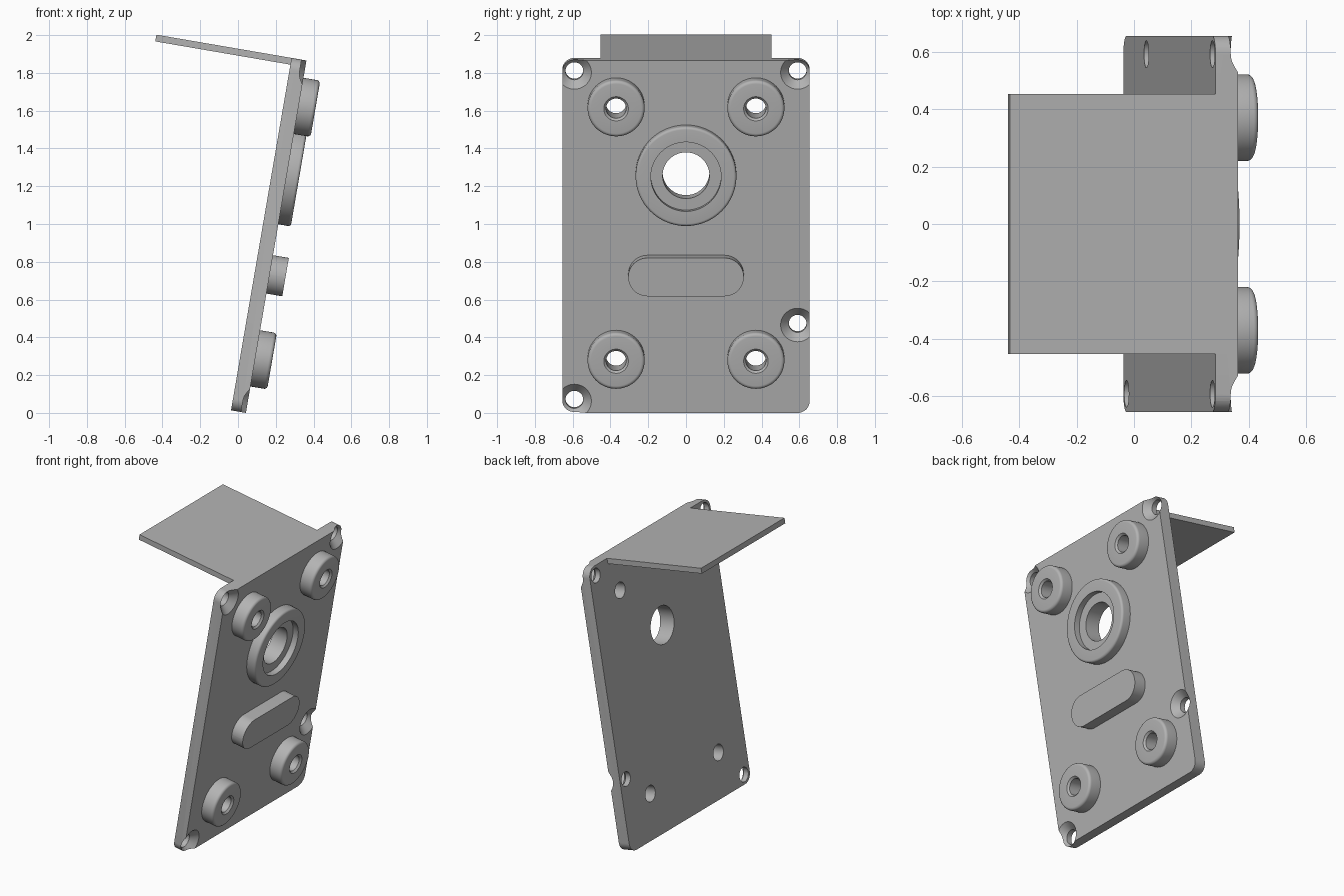
import bpy, bmesh
from math import sin, cos, pi, radians
from mathutils import Matrix

if "Cube" in bpy.data.objects:
    bpy.data.objects.remove(bpy.data.objects["Cube"])

TILT = radians(9.75)
THICK, HALF_W, HEIGHT = 0.08, 0.655, 1.893
# Local axes: x = out of the plate, y = across, z = up the plate
LEAN = Matrix.Translation((-0.037, 0, THICK * sin(TILT))) @ Matrix.Rotation(TILT, 4, "Y")

grey = bpy.data.materials.new("plain grey")
grey.use_nodes = True
grey.diffuse_color = (0.45, 0.45, 0.45, 1)
grey.node_tree.nodes["Principled BSDF"].inputs["Base Color"].default_value = (0.45, 0.45, 0.45, 1)


def finish(name, bm):
    bmesh.ops.recalc_face_normals(bm, faces=bm.faces)
    mesh = bpy.data.meshes.new(name)
    bm.to_mesh(mesh)
    bm.free()
    mesh.materials.append(grey)
    obj = bpy.data.objects.new(name, mesh)
    bpy.context.collection.objects.link(obj)
    obj.matrix_world = LEAN
    return obj


def activate(obj):
    bpy.ops.object.select_all(action="DESELECT")
    obj.select_set(True)
    bpy.context.view_layer.objects.active = obj


def smooth(obj):
    activate(obj)
    bpy.ops.object.shade_smooth_by_angle(angle=radians(30))


def combine(target, other, operation):
    activate(target)
    mod = target.modifiers.new(operation, "BOOLEAN")
    mod.operation, mod.object, mod.solver = operation, other, "EXACT"
    bpy.ops.object.modifier_apply(modifier=mod.name)
    bpy.data.objects.remove(other)


def lathe(name, profile, y, z, closed, steps=64):
    """Spin (radius, x) points about an axis normal to the plate."""
    bm = bmesh.new()
    rings = [[bm.verts.new((x, y + r * cos(2 * pi * i / steps), z + r * sin(2 * pi * i / steps)))
              for i in range(steps)] for r, x in profile]
    pairs = list(zip(rings, rings[1:]))
    if closed:
        pairs.append((rings[-1], rings[0]))
    else:
        bm.faces.new(rings[0])
        bm.faces.new(rings[-1])
    for a, b in pairs:
        for i in range(steps):
            j = (i + 1) % steps
            bm.faces.new((a[i], a[j], b[j], b[i]))
    return finish(name, bm)


def rounded_slab(name, half_w, z0, z1, radius, x0, x1, steps=12):
    """Extruded rectangle with round corners."""
    bm = bmesh.new()
    outline = []
    corners = [(1, z1 - radius), (-1, z1 - radius), (-1, z0 + radius), (1, z0 + radius)]
    for k, (side, cz) in enumerate(corners):
        for i in range(steps + 1):
            a = pi / 2 * (k + i / steps)
            outline.append(bm.verts.new((x0, side * (half_w - radius) + radius * cos(a),
                                         cz + radius * sin(a))))
    bmesh.ops.remove_doubles(bm, verts=outline, dist=1e-5)
    face = bm.faces.new([v for v in outline if v.is_valid])
    out = bmesh.ops.extrude_face_region(bm, geom=[face])
    bmesh.ops.translate(bm, vec=(x1 - x0, 0, 0),
                        verts=[v for v in out["geom"] if isinstance(v, bmesh.types.BMVert)])
    return finish(name, bm)


def fillet(r, x, size, steps=5):
    """Rounded outer rim as profile points."""
    return [(r - size + size * cos(pi / 2 * i / steps), x - size + size * sin(pi / 2 * i / steps))
            for i in range(steps + 1)]


# Back plate with its top flange
plate = rounded_slab("plate", HALF_W, 0, HEIGHT, 0.064, 0, THICK)
bm = bmesh.new()
bmesh.ops.create_cube(bm, size=1)
x0, x1, z0 = -0.726, 0.04, HEIGHT - 0.036
bmesh.ops.scale(bm, vec=(x1 - x0, 0.906, HEIGHT - z0), verts=bm.verts)
bmesh.ops.translate(bm, vec=((x0 + x1) / 2, 0, (z0 + HEIGHT) / 2), verts=bm.verts)
combine(plate, finish("flange", bm), "UNION")

# Countersunk screw holes near the plate edges
edge = HALF_W - 0.064
for y, z in [(-edge, HEIGHT - 0.064), (edge, HEIGHT - 0.064), (edge, 0.472), (-edge, 0.064)]:
    sink = [(0.047, -0.03), (0.047, THICK - 0.043), (0.09, THICK), (0.09, THICK + 0.03)]
    combine(plate, lathe("screw_cutter", sink, y, z, False), "DIFFERENCE")

# Four round bosses with drilled holes
BOSS_HOLE, BOSS_TOP = 0.053, THICK + 0.09
for row, z in [("lower", 0.293), ("upper", 1.649)]:
    for side, y in [("right", -0.37), ("left", 0.37)]:
        drill = [(BOSS_HOLE, -0.03), (BOSS_HOLE, THICK + 0.03)]
        combine(plate, lathe("drill_cutter", drill, y, z, False), "DIFFERENCE")
        profile = ([(BOSS_HOLE, THICK), (BOSS_HOLE, BOSS_TOP - 0.012), (0.065, BOSS_TOP)]
                   + fillet(0.151, BOSS_TOP, 0.018)[::-1] + [(0.151, THICK)])
        smooth(lathe(f"{row}_{side}_boss", profile, y, z, True))

# Large bearing ring with a stepped bore
RING_Z, BORE, RING_TOP = 1.28, 0.124, THICK + 0.067
combine(plate, lathe("bore_cutter", [(BORE, -0.03), (BORE, THICK + 0.03)], 0, RING_Z, False),
        "DIFFERENCE")
profile = ([(BORE, THICK), (BORE, RING_TOP - 0.04), (0.186, RING_TOP - 0.04), (0.186, RING_TOP)]
           + fillet(0.267, RING_TOP, 0.015)[::-1] + [(0.267, THICK)])
smooth(lathe("bearing_ring", profile, 0, RING_Z, True))

# Raised pill-shaped pad
smooth(rounded_slab("pill_pad", 0.306, 0.641, 0.847, 0.1029, THICK - 0.01, THICK + 0.085))
smooth(plate)
